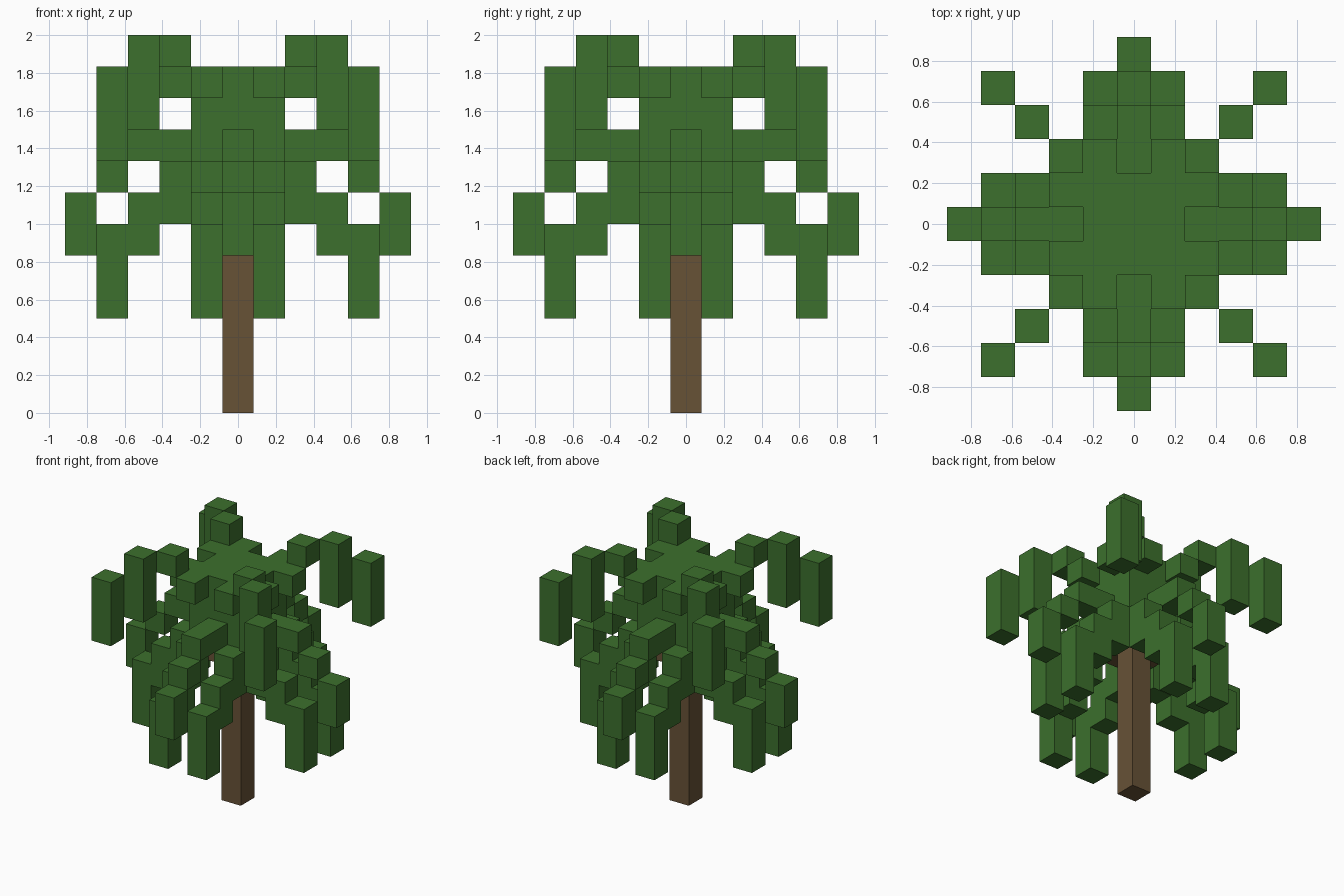
import bpy
import bmesh
from mathutils import Vector

U = 1 / 6  # edge length of one block

cube = bpy.data.objects.get("Cube")
if cube:
    bpy.data.objects.remove(cube, do_unlink=True)


def material(name, rgb):
    mat = bpy.data.materials.new(name)
    mat.use_nodes = True
    mat.diffuse_color = (*rgb, 1)
    bsdf = next(n for n in mat.node_tree.nodes if n.type == 'BSDF_PRINCIPLED')
    bsdf.inputs["Base Color"].default_value = (*rgb, 1)
    return mat


green = material("leaf_green", (0.045, 0.162, 0.026))
brown = material("bark_brown", (0.136, 0.084, 0.037))


def block(xs, ys, zs):
    """All grid cells in an inclusive range on each axis."""
    return {(x, y, z)
            for x in range(xs[0], xs[1] + 1)
            for y in range(ys[0], ys[1] + 1)
            for z in range(zs[0], zs[1] + 1)}


def column(x, y, low, high):
    return block((x, x), (y, y), (low, high))


def turn(cells, quarter):
    for _ in range(quarter):
        cells = {(-y, x, z) for x, y, z in cells}
    return cells


parts = {}

# Trunk with short branches under the crown
parts["trunk"] = (block((0, 0), (0, 0), (0, 7))
                  | block((-1, 1), (0, 0), (7, 7))
                  | block((0, 0), (-1, 1), (7, 7)), brown)

# Crown core: square middle with notched plates above and below
core = block((-1, 1), (-1, 1), (7, 10))
for level in (7, 10):
    for q in range(4):
        for side in (-1, 1):
            core |= turn(column(2, side, level, level), q)
parts["crown_core"] = (core - parts["trunk"][0], green)

# Fronds, one of each kind per quarter turn
upper = column(2, 2, 11, 11) | column(3, 3, 9, 11) | column(4, 4, 8, 10)
middle = (block((2, 3), (0, 0), (8, 8)) | column(4, 0, 7, 7)
          | column(5, 0, 5, 6))
for q, place in enumerate(("left", "back", "right", "front")):
    parts["upper_frond_" + place] = (turn(upper, q), green)
    parts["middle_frond_" + place] = (turn(middle, q), green)
    for side, tag in ((-1, "a"), (1, "b")):
        lower = (column(2, side, 6, 6) | column(3, side, 5, 6)
                 | column(4, side, 3, 5))
        parts["lower_frond_" + place + "_" + tag] = (turn(lower, q), green)

occupied = set().union(*(cells for cells, _ in parts.values()))


def build(name, cells, mat):
    """Skin the cells, leaving out faces hidden between blocks."""
    bm = bmesh.new()
    for cell in sorted(cells):
        centre = Vector(cell) + Vector((0, 0, 0.5))
        for axis in range(3):
            for sign in (-1, 1):
                n = Vector((0, 0, 0))
                n[axis] = sign
                if tuple(int(c + d) for c, d in zip(cell, n)) in occupied:
                    continue
                a = Vector((0, 0, 0))
                a[(axis + 1) % 3] = 1
                b = n.cross(a)
                corners = (-a - b, a - b, a + b, b - a)
                bm.faces.new([bm.verts.new((centre + (n + c) / 2) * U)
                              for c in corners])
    bmesh.ops.remove_doubles(bm, verts=bm.verts, dist=0.001)
    bmesh.ops.dissolve_limit(bm, angle_limit=0.01, verts=bm.verts,
                             edges=bm.edges)
    mesh = bpy.data.meshes.new(name)
    bm.to_mesh(mesh)
    bm.free()
    mesh.materials.append(mat)
    bpy.context.collection.objects.link(bpy.data.objects.new(name, mesh))


for part, (cells, mat) in parts.items():
    build(part, cells, mat)
